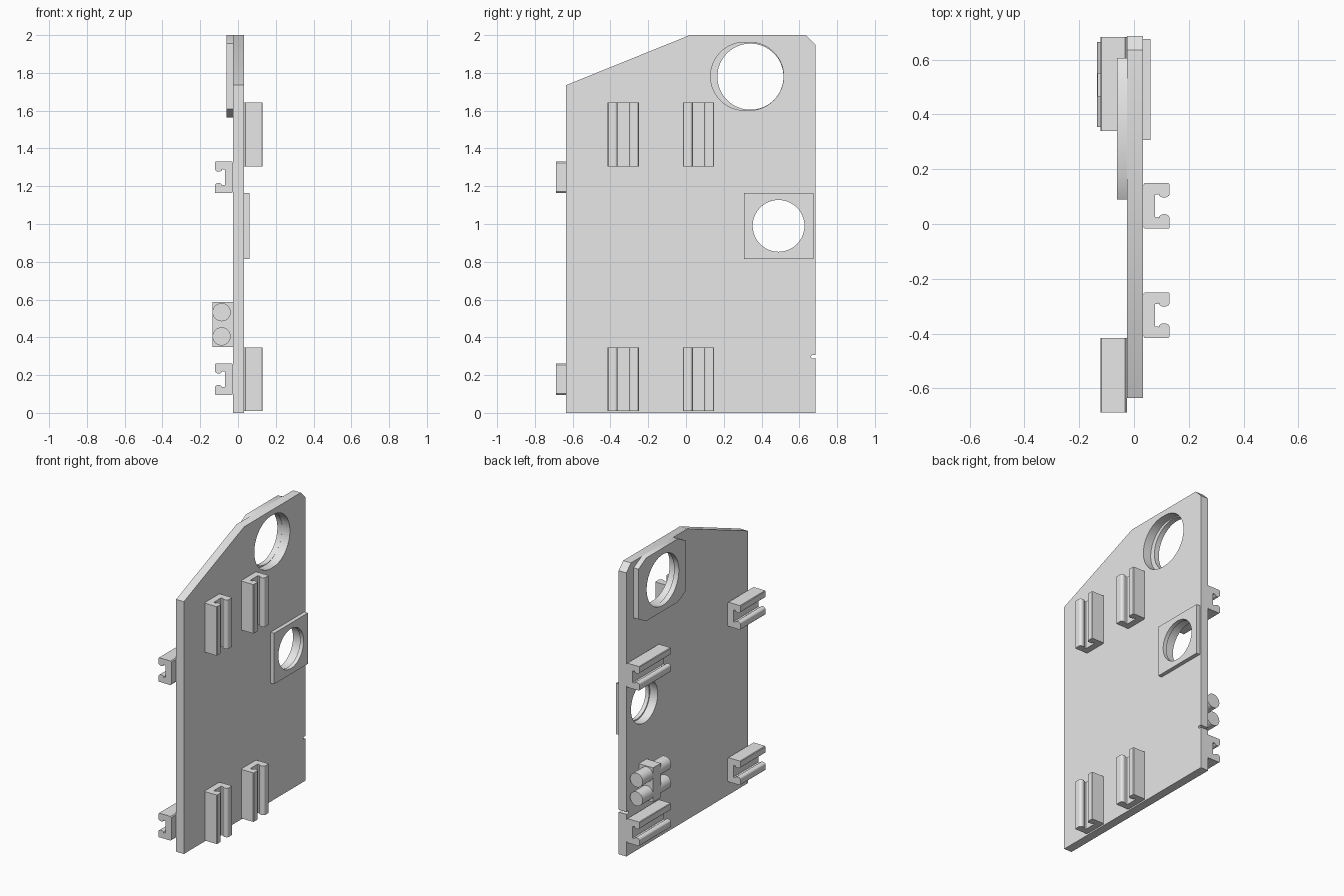
import bpy, math
from mathutils import Vector, Matrix

cube = bpy.data.objects.get("Cube")
if cube:
    bpy.data.objects.remove(cube, do_unlink=True)

grey = bpy.data.materials.new("plain_grey")
grey.use_nodes = True
grey.diffuse_color = (0.8, 0.8, 0.8, 1)
grey.node_tree.nodes["Principled BSDF"].inputs["Base Color"].default_value = (0.8, 0.8, 0.8, 1)

X, Y, Z = Vector((1, 0, 0)), Vector((0, 1, 0)), Vector((0, 0, 1))


def extrude(name, loops, u, v, start, end, origin=(0, 0, 0)):
    """Fill closed outlines (inner loops are holes) and extrude along u x v."""
    w = u.cross(v)
    curve = bpy.data.curves.new(name, 'CURVE')
    curve.dimensions = '2D'
    curve.fill_mode = 'BOTH'
    curve.extrude = (end - start) / 2
    for loop in loops:
        spline = curve.splines.new('POLY')
        spline.points.add(len(loop) - 1)
        for point, (a, b) in zip(spline.points, loop):
            point.co = (a, b, 0, 1)
        spline.use_cyclic_u = True
    obj = bpy.data.objects.new(name, curve)
    bpy.context.collection.objects.link(obj)
    turn = Matrix((u, v, w)).transposed().to_4x4()
    obj.matrix_world = Matrix.Translation(Vector(origin) + w * (start + end) / 2) @ turn
    curve.materials.append(grey)
    bpy.ops.object.select_all(action='DESELECT')
    obj.select_set(True)
    bpy.context.view_layer.objects.active = obj
    bpy.ops.object.convert(target='MESH')
    bpy.ops.object.shade_smooth_by_angle(angle=math.radians(30))
    return bpy.context.object


def arc(a, b, ra, rb, first, last, steps):
    angles = [math.radians(first + (last - first) * i / steps) for i in range(steps + 1)]
    return [(a + ra * math.cos(t), b + rb * math.sin(t)) for t in angles]


def circle(a, b, r):
    return arc(a, b, r, r, 0, 360, 64)[:-1]


def rect(a0, a1, b0, b1):
    return [(a0, b0), (a1, b0), (a1, b1), (a0, b1)]


BACK, FACE = -0.026, 0.033

# Main plate with sloped top, edge notch and two openings
outline = [(-0.635, 0), (0.685, 0), (0.685, 0.29)]
outline += arc(0.672, 0.298, 0.01, 0.01, 270, 90, 8)
outline += [(0.685, 0.306), (0.685, 1.95), (0.635, 2), (0.02, 2), (-0.635, 1.735)]
slot = arc(0.31, 1.782, 0.18, 0.18, 90, 270, 32) + arc(0.337, 1.782, 0.18, 0.18, -90, 90, 32)
extrude("main_plate", [outline, slot, circle(0.49, 0.99, 0.145)], Y, Z, BACK, FACE)

# Chamfered ring plate behind the upper opening
ring = [(0.175, 1.565), (0.52, 1.565), (0.605, 1.61), (0.605, 1.955),
        (0.52, 2), (0.175, 2), (0.09, 1.955), (0.09, 1.61)]
extrude("upper_ring_plate", [ring, circle(0.341, 1.78, 0.175)], Y, Z, -0.062, BACK)

# Square ring plate on the face
extrude("square_ring_plate", [rect(0.307, 0.675, 0.815, 1.165), circle(0.49, 0.99, 0.137)],
        Y, Z, FACE, 0.06)

# Snap clip section: half outline from the foot round to the slot floor, then mirrored
half = [(0, 0.076), (0.006, 0.083), (0.093, 0.083), (0.097, 0.079), (0.097, 0.042)]
half += arc(0.077, 0.045, 0.02, 0.015, 0, -180, 10)
half += [(0.057, 0.041), (0.043, 0.041)]
clip = half + [(a, -b) for a, b in reversed(half)]

# Upright clips on the face
for row, (z0, z1) in {"lower": (0.01, 0.347), "upper": (1.305, 1.642)}.items():
    for side, y in (("front", -0.332), ("back", 0.066)):
        extrude(f"{row}_{side}_upright_clip", [clip], X, Y, z0, z1, (FACE, y, 0))

# Level clips on the reverse
for row, z in (("lower", 0.178), ("upper", 1.247)):
    for side, (y0, y1) in {"front": (-0.688, -0.415), "back": (0.34, 0.682)}.items():
        extrude(f"{row}_{side}_level_clip", [clip], -X, Z, y0, y1, (BACK, 0, z))

# Peg block with two through pegs
extrude("peg_block", [rect(-BACK, 0.134, 0.35, 0.587)], -X, Z, 0.465, 0.55)
for name, z in (("lower_peg", 0.405), ("upper_peg", 0.533)):
    extrude(name, [circle(0.087, z, 0.048)], -X, Z, 0.353, 0.663)
